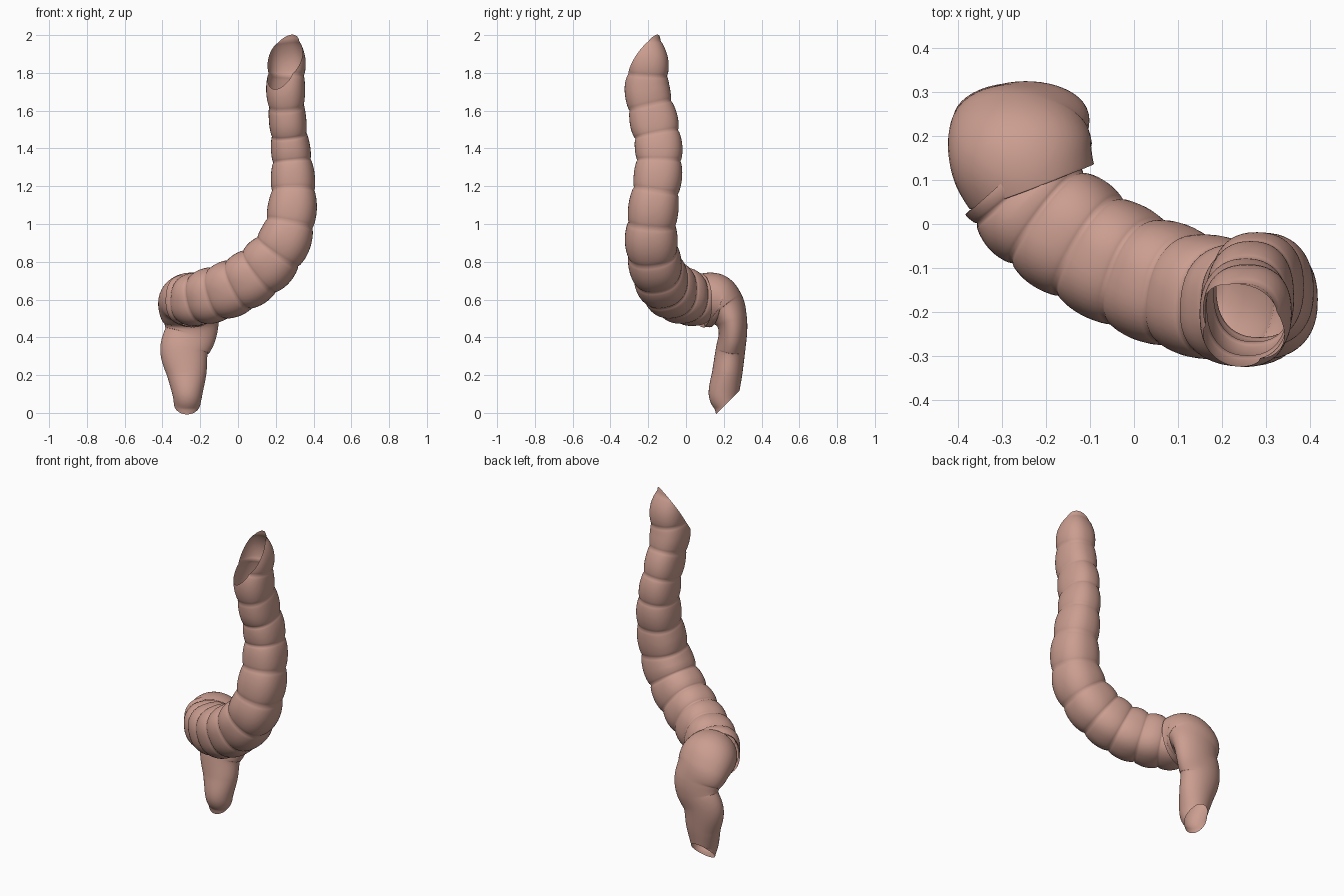
import bpy, bmesh, math
from mathutils import Vector

cube = bpy.data.objects.get("Cube")
if cube:
    bpy.data.objects.remove(cube, do_unlink=True)

flesh = bpy.data.materials.new("dusty pink")
flesh.use_nodes = True
colour = (0.60, 0.34, 0.28, 1)
flesh.diffuse_color = colour
bsdf = flesh.node_tree.nodes["Principled BSDF"]
bsdf.inputs["Base Color"].default_value = colour
bsdf.inputs["Roughness"].default_value = 0.7


def spline(pts, t):
    """Catmull-Rom through rows of x, y, z, radius a, radius b."""
    i = min(int(t), len(pts) - 2)
    u = t - i
    p0, p1, p2, p3 = (pts[max(0, min(len(pts) - 1, i + k))] for k in (-1, 0, 1, 2))
    return [0.5 * (2 * b + (c - a) * u + (2 * a - 5 * b + 4 * c - d) * u * u
                   + (3 * b - a - 3 * c + d) * u ** 3)
            for a, b, c, d in zip(p0, p1, p2, p3)]


def rounded(value, power):
    return math.copysign(abs(value) ** power, value)


def tube(name, pts, ref, pinch, power, cut_point, cut_normal, steps=14, sides=48):
    """Sweep an open tube, pinched between points, with one slanted end.
    A power below one makes the cross-section boxier than an ellipse."""
    bm = bmesh.new()
    rings = []
    last = len(pts) - 1
    for k in range(last * steps + 1):
        t = k / steps
        x, y, z, a, b = spline(pts, t)
        ahead = Vector(spline(pts, min(t + 0.05, last))[:3])
        behind = Vector(spline(pts, max(t - 0.05, 0))[:3])
        tan = (ahead - behind).normalized()
        u = (ref - tan * ref.dot(tan)).normalized()
        v = tan.cross(u)
        swell = 1 - pinch * (1 - abs(math.cos(math.pi * t)) ** 0.6)
        ring = []
        for s in range(sides):
            w = 2 * math.pi * s / sides
            ring.append(bm.verts.new(Vector((x, y, z))
                        + u * (a * swell * rounded(math.cos(w), power))
                        + v * (b * swell * rounded(math.sin(w), power))))
        rings.append(ring)
    for r0, r1 in zip(rings, rings[1:]):
        for s in range(sides):
            n = (s + 1) % sides
            bm.faces.new((r0[s], r0[n], r1[n], r1[s]))
    bmesh.ops.bisect_plane(bm, geom=bm.verts[:] + bm.edges[:] + bm.faces[:],
                           plane_co=cut_point, plane_no=cut_normal, clear_outer=True)
    bmesh.ops.recalc_face_normals(bm, faces=bm.faces[:])
    mesh = bpy.data.meshes.new(name)
    bm.to_mesh(mesh)
    bm.free()
    mesh.materials.append(flesh)
    for p in mesh.polygons:
        p.use_smooth = True
    obj = bpy.data.objects.new(name, mesh)
    bpy.context.collection.objects.link(obj)


# Long segmented tube: one row per bulge, from the hidden lower end to the top
segments = [
    (-.29, .105, .60, .125, .13),
    (-.235, .045, .60, .138, .14),
    (-.15, -.02, .62, .143, .148),
    (-.045, -.085, .655, .14, .152),
    (.06, -.132, .71, .14, .152),
    (.165, -.165, .795, .14, .15),
    (.25, -.184, .92, .14, .14),
    (.288, -.172, 1.09, .133, .13),
    (.29, -.148, 1.26, .128, .116),
    (.278, -.145, 1.405, .126, .104),
    (.263, -.17, 1.545, .128, .099),
    (.252, -.205, 1.71, .12, .103),
    (.257, -.203, 1.87, .108, .1),
    (.235, -.23, 2.03, .075, .075),
    (.22, -.25, 2.16, .06, .06),
]
tube("segmented_tube", segments, Vector((0, 1, 0)), 0.1, 0.85,
     (.25, -.22, 1.88), Vector((-0.8, -1.35, 1)).normalized())

# Smooth flattened tube that caps the lower end and turns down
bend = [
    (-.232, .085, .595, .15, .142),
    (-.255, .15, .595, .163, .143),
    (-.26, .205, .555, .16, .115),
    (-.247, .24, .49, .146, .085),
    (-.252, .248, .42, .137, .075),
    (-.284, .235, .33, .128, .078),
    (-.272, .218, .21, .106, .08),
    (-.268, .2, .1, .08, .08),
    (-.27, .215, .03, .068, .064),
    (-.27, .23, -.06, .06, .06),
]
tube("smooth_tube", bend, Vector((1, 0, 0)), 0, 1,
     (0, .17, .003), Vector((0, 1, -1)).normalized())
